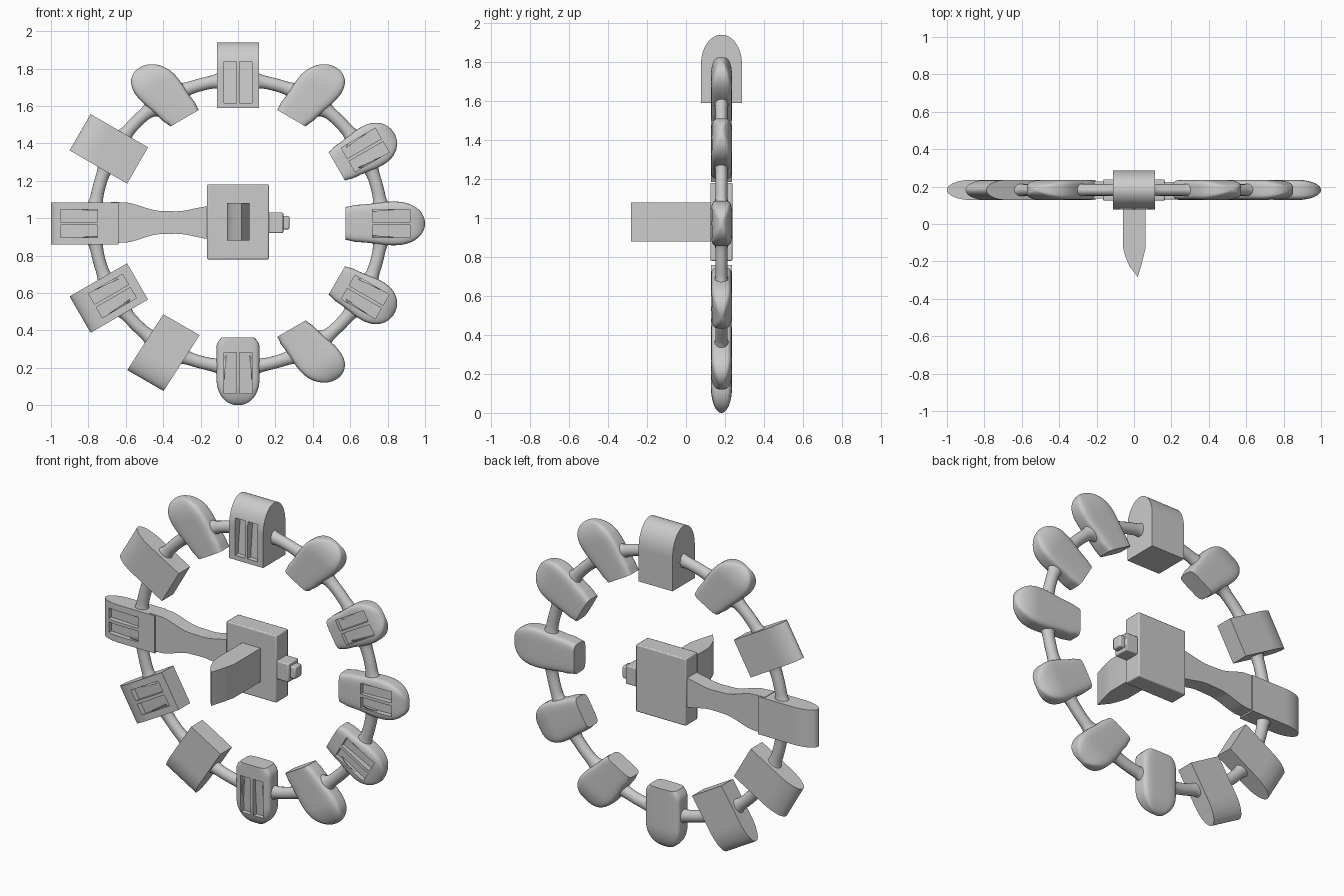
import bpy, bmesh, math

if "Cube" in bpy.data.objects:
    bpy.data.objects.remove(bpy.data.objects["Cube"])

CY, CZ = 0.182, 0.972      # ring centre


def finish(name, bm, angle=0, origin=(0, 0, 0)):
    bmesh.ops.recalc_face_normals(bm, faces=bm.faces)
    me = bpy.data.meshes.new(name)
    bm.to_mesh(me)
    bm.free()
    ob = bpy.data.objects.new(name, me)
    bpy.context.collection.objects.link(ob)
    ob.location = origin
    ob.rotation_euler = (0, -math.radians(angle), 0)
    return ob


def smooth(ob, deg=35):
    bpy.ops.object.select_all(action='DESELECT')
    ob.select_set(True)
    bpy.context.view_layer.objects.active = ob
    bpy.ops.object.shade_smooth_by_angle(angle=math.radians(deg))


def skin(bm, rings):
    """Join rings of points into a closed tube with capped ends."""
    vs = [[bm.verts.new(p) for p in r] for r in rings]
    n = len(vs[0])
    for a, b in zip(vs, vs[1:]):
        for i in range(n):
            bm.faces.new((a[i], a[(i + 1) % n], b[(i + 1) % n], b[i]))
    bm.faces.new(vs[0])
    bm.faces.new(vs[-1])


def box(name, x, y, z, bevel=0.006):
    bm = bmesh.new()
    skin(bm, [[(a, y[0], z[0]), (a, y[1], z[0]), (a, y[1], z[1]), (a, y[0], z[1])] for a in x])
    ob = finish(name, bm)
    if bevel:
        m = ob.modifiers.new("bevel", 'BEVEL')
        m.width, m.segments = bevel, 2
    smooth(ob)
    return ob


def interp(keys, u):
    for (a, p), (b, q) in zip(keys, keys[1:]):
        if u <= b:
            s = (u - a) / (b - a)
            s = s * s * (3 - 2 * s)
            return p + (q - p) * s
    return keys[-1][1]


def superellipse(w, t, e=5, n=48):
    pts = []
    for i in range(n):
        a = 2 * math.pi * (i + 0.5) / n
        c, s = math.cos(a), math.sin(a)
        pts.append((math.copysign(abs(c) ** (2 / e), c) * t,
                    math.copysign(abs(s) ** (2 / e), s) * w))
    return pts


LEAF = [(0, .088), (.15, .1), (.6, .117)]


def pod(name, angle, kind, r0, r1, thick, slots=None, shear=0, arch=0.13):
    """Pod along the radius: square block or rounded leaf, with arched outer end."""
    bm, rings, steps = bmesh.new(), [], 28
    for i in range(steps + 1):
        u = math.sin(i / steps * math.pi / 2) * 0.9995
        r = r0 + (r1 - r0) * u
        k = max(0, (r - (r1 - arch)) / arch)
        t = thick * max(0.03, math.sqrt(max(0, 1 - k * k)))
        if kind == 'block':
            w = 0.112
            sec = [(-t, -w), (t, -w), (t, w), (-t, w)]
        else:
            # rounded front outline
            if kind == 'leaf':
                w = interp(LEAF, u)
            else:
                w = 0.115 * min(1, 0.75 + 0.25 * math.sqrt(min(1, u / .12)))
            j = max(0, (u - .6) / .4)
            w *= max(0.05, (1 - j ** 2.3) ** 0.5)
            sec = superellipse(w, t)
        rings.append([(r, y, z + shear * (r - 0.8)) for y, z in sec])
    skin(bm, rings)
    ob = finish(name, bm, angle, (0, CY, CZ))
    if slots:
        # pair of sloping pockets in the front face
        a, b, depth = slots
        cb = bmesh.new()
        for s in (-1, 1):
            skin(cb, [[(a, -.3, z), (b, -.3, z), (b, -thick + depth, z), (a, -thick + depth * .6, z)]
                      for z in (s * .009, s * .074)])
        cut = finish("slot_cutter", cb, angle, (0, CY, CZ))
        cut.hide_render = True
        bpy.context.view_layer.update()
        m = ob.modifiers.new("slots", 'BOOLEAN')
        m.operation, m.solver, m.object = 'DIFFERENCE', 'EXACT', cut
        bpy.context.view_layer.objects.active = ob
        bpy.ops.object.modifier_apply(modifier="slots")
        bpy.data.objects.remove(cut)
    smooth(ob)


# twelve pods around the ring
T = 0.054
pod("pod_top", 90, 'block', .618, .968, .105, (.645, .865, .05), arch=.15)
pod("pod_upper_right_a", 60, 'leaf', .63, .985, T, shear=-.2)
pod("pod_upper_right_b", 30, 'leaf', .61, .965, T, (.68, .89, .035))
pod("pod_right", 0, 'leaf', .575, 1.0, T, (.72, .92, .035))
pod("pod_lower_right_b", -30, 'leaf', .61, .965, T, (.68, .89, .035))
pod("pod_lower_right_a", -60, 'leaf', .63, .985, T, shear=.2)
pod("pod_bottom", -90, 'round', .61, .972, T, (.69, .91, .035))
pod("pod_lower_left_a", -120, 'block', .62, .975, T, shear=-.05)
pod("pod_lower_left_b", -150, 'block', .62, .975, T, (.67, .88, .035))
pod("pod_left", 180, 'block', .64, 1.0, T, (.75, .95, .035))
pod("pod_upper_left_b", 150, 'block', .62, .975, T)
pod("pod_upper_left_a", 120, 'leaf', .63, .985, T, shear=.2)

# flared links between the pods
for k in range(12):
    bm, rings, n = bmesh.new(), [], 16
    for i in range(n + 1):
        f = abs(2 * i / n - 1)
        ang = math.radians(5 + 20 * i / n)
        wr, wy = .034 + .05 * f ** 5, .031 + .016 * f ** 5
        ring = []
        for j in range(16):
            q = 2 * math.pi * j / 16
            r = .768 + wr * math.cos(q)
            ring.append((r * math.cos(ang), wy * math.sin(q), r * math.sin(ang)))
        rings.append(ring)
    skin(bm, rings)
    smooth(finish(f"link_{k + 1}", bm, 30 * k, (0, CY, CZ)), 50)

# central hub and side knob
box("hub", (-.165, .165), (.125, .238), (.78, 1.18))
box("knob_base", (.16, .242), (.13, .225), (.92, 1.03))
box("knob_tip", (.235, .275), (.147, .21), (.94, 1.012), .008)

# arm from hub to the left pod, waisted in the middle
bm, rings = bmesh.new(), []
ARM = [(0, .11), (.12, .108), (.5, .062), (.65, .06), (1, .088)]
for i in range(31):
    u = i / 30
    x, h = -.68 + .54 * u, interp(ARM, u)
    rings.append([(x, CY - .045, CZ + .005 - h), (x, CY + .045, CZ + .005 - h),
                  (x, CY + .045, CZ + .005 + h), (x, CY - .045, CZ + .005 + h)])
skin(bm, rings)
smooth(finish("arm", bm))

# pointed blade standing out from the hub
BLADE = [(-.06, .15), (-.06, -.12), (-.048, -.17), (-.025, -.225), (.02, -.283),
         (.042, -.21), (.062, -.13), (.062, .15)]
bm = bmesh.new()
skin(bm, [[(x, y, z) for x, y in BLADE] for z in (.88, 1.08)])
smooth(finish("blade", bm))
